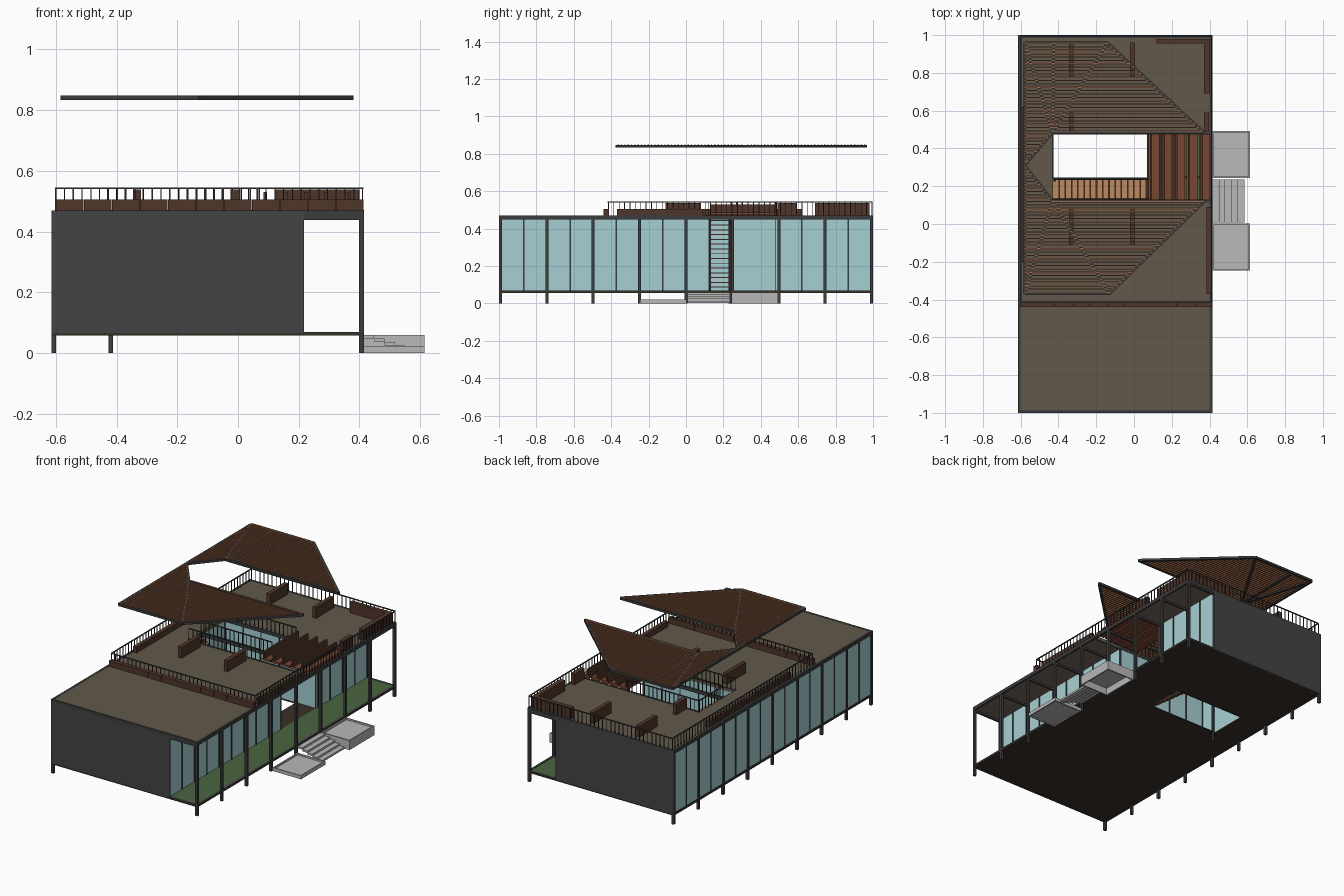
import bpy, bmesh, math
from mathutils import Matrix, Vector

if "Cube" in bpy.data.objects:
    bpy.data.objects.remove(bpy.data.objects["Cube"])


def material(name, hexcode):
    rgb = [int(hexcode[i:i + 2], 16) / 255 for i in (0, 2, 4)]
    m = bpy.data.materials.new(name)
    m.diffuse_color = [c / 12.92 if c < 0.04 else ((c + 0.055) / 1.055) ** 2.4 for c in rgb] + [1]
    m.use_nodes = True
    m.node_tree.nodes["Principled BSDF"].inputs["Base Color"].default_value = m.diffuse_color
    return m


STEEL = material("dark_steel", "3c3c3c")
WALL = material("dark_wall", "444444")
ROOF = material("roof_brown", "62594a")
CEIL = material("ceiling", "7a6a64")
BASE = material("floor_dark", "383128")
GREEN = material("green_floor", "4a6440")
GLASS = material("glass", "a6d0d4")
WOOD = material("dark_wood", "50362a")
DECK = material("red_wood", "7a4632")
SLAT = material("slat_wood", "a06a4a")
TREAD = material("tread_wood", "c08860")
STONE = material("pale_stone", "b8b8b8")


class Part:
    """Collects boxes and bars into one named object."""

    def __init__(self, name, mat):
        self.name, self.mat, self.bm = name, mat, bmesh.new()

    def box(self, x0, x1, y0, y1, z0, z1):
        m = Matrix.Translation(((x0 + x1) / 2, (y0 + y1) / 2, (z0 + z1) / 2))
        bmesh.ops.create_cube(self.bm, size=1, matrix=m @ Matrix.Diagonal((x1 - x0, y1 - y0, z1 - z0, 1)))
        return self

    def bar(self, p, q, w, h):
        p, q = Vector(p), Vector(q)
        d = q - p
        m = Matrix.Translation((p + q) / 2) @ d.to_track_quat('X', 'Z').to_matrix().to_4x4()
        bmesh.ops.create_cube(self.bm, size=1, matrix=m @ Matrix.Diagonal((d.length, w, h, 1)))
        return self

    def done(self):
        me = bpy.data.meshes.new(self.name)
        self.bm.to_mesh(me)
        self.bm.free()
        me.materials.append(self.mat)
        ob = bpy.data.objects.new(self.name, me)
        bpy.context.collection.objects.link(ob)


XL, XR, XG = -0.615, 0.415, 0.212           # left edge, right edge, veranda glazing
HX0, HX1, HY0, HYM, HY1 = -0.43, 0.07, 0.125, 0.24, 0.48   # courtyard
BAYS = [-0.992 + i * 0.248 for i in range(9)]

# floor slab around the courtyard opening, green veranda surface
f = Part("floor_slab", BASE)
for r in ((XL, XR, -1, HYM), (XL, XR, HY1, 1), (XL, HX0, HYM, HY1), (HX1, XR, HYM, HY1)):
    f.box(*r, 0.058, 0.066)
f.done()
Part("veranda_floor", GREEN).box(XG, 0.4, -0.99, 0.99, 0.066, 0.069).done()

# roof slab and ceiling below it
for name, mat, z0, z1 in (("roof", ROOF, 0.456, 0.469), ("ceiling", CEIL, 0.45, 0.456)):
    p = Part(name, mat)
    for r in ((XL + .005, XR - .005, -.998, HY0), (XL + .005, XR - .005, HY1, .998), (XL + .005, HX0, HY0, HY1)):
        p.box(*r, z0, z1)
    p.done()

# solid end walls
Part("front_wall", WALL).box(XL, 0.217, -1, -0.986, 0.06, 0.468).done()
Part("back_wall", WALL).box(XL, 0.217, 0.986, 1, 0.06, 0.468).done()

# steel posts, edge beams and veranda cross beams
s = Part("steel_frame", STEEL)
for y in BAYS:
    for x in (XL + .008, XR - .008):
        s.box(x - .008, x + .008, y - .008, y + .008, 0, 0.468)
    s.box(XG, XR, y - .006, y + .006, 0.438, 0.452)
s.box(-0.426, -0.412, 0.226, 0.24, 0, 0.46)
for x in (XL, XR - .014):
    for z0, z1 in ((0.057, 0.07), (0.448, 0.47)):
        s.box(x, x + .014, -1, 1, z0, z1)
for y in (-1, .986):
    for z0, z1 in ((0.057, 0.07), (0.45, 0.47)):
        s.box(XL, XR, y, y + .014, z0, z1)
for y in (HY0 - .006, HYM, HY1):
    s.box(HX0, HX1 if y == HYM else XR, y - .006, y + .006, 0.45, 0.471)
s.done()

# glazing: long sides and courtyard
g = Part("glazing", GLASS)
g.box(XL + .006, XL + .01, -.99, .99, .068, .45)
for a, b in ((-.99, HY0), (HY1, .99)):
    g.box(XG - .002, XG + .002, a, b, .068, .45)
for y in (HY0 - .004, HY1 + .004):
    g.box(HX0, XG, y - .002, y + .002, .066, .452)
g.box(HX0 - .004, HX0, HY0, HY1, .066, .452)
g.done()

# window mullions
m = Part("mullions", STEEL)
for i in range(17):
    y = -0.992 + i * 0.124
    m.box(XL + .002, XL + .014, y - .003, y + .003, .066, .452)
    if not HY0 < y < HY1 - .01:
        m.box(XG - .006, XG + .006, y - .004, y + .004, .066, .452)
for i in range(6):
    x = HX0 + i * 0.128
    for y in (HY0 - .004, HY1 + .004):
        m.box(x - .003, x + .003, y - .005, y + .005, .066, .452)
m.done()

# courtyard staircase
t = Part("stair_treads", TREAD)
N = 15
for i in range(N):
    x = HX1 - .02 - i * 0.033
    z = 0.09 + i * 0.0255
    t.box(x - .016, x + .014, 0.135, 0.232, z - .005, z)
t.done()
st = Part("stair_stringers", WOOD)
for y in (0.132, 0.235):
    st.bar((HX1, y, .066), (HX0, y, .448), .005, .016)
st.done()

# slatted cover over the courtyard entry
d = Part("entry_cover_boards", DECK)
b = Part("entry_cover_beams", WOOD)
for i in range(5):
    x = HX1 + .02 + i * 0.067
    d.box(x - .012, x + .045, HY0 + .006, HY1 - .004, 0.472, 0.486)
    b.box(x - .006, x + .006, HY0 + .006, HY1 - .004, 0.486, 0.53)
d.done()
b.done()

# roof edge boards in short lengths
e = Part("roof_edge_boards", WOOD)
for i in range(11):
    x = -0.6 + i * 0.0923
    e.box(x, x + .0905, -.44, -.412, .469, .505)
e.done()

# roof benches and planters: x0, x1, y0, y1, top
be = Part("roof_benches", WOOD)
for x in (-0.345, -0.022):
    be.box(x, x + .026, .78, .96, .469, .538)
    be.box(x, x + .026, -.11, .08, .469, .538)
for x0, x1, y0, y1, z in ((-.345, -.32, .49, .59, .538), (.37, .397, .49, .59, .538),
                          (.37, .4, .69, .98, .538), (.12, .37, .955, .98, .538),
                          (.385, .408, -.37, .09, .505), (-.598, -.573, -.2, .62, .505)):
    be.box(x0, x1, y0, y1, .469, z)
be.done()


# railings
def railing(part, p, q):
    p, q = Vector((*p, 0)), Vector((*q, 0))
    n = max(2, round((q - p).length / 0.029))
    for k in range(n + 1):
        c = p.lerp(q, k / n)
        part.box(c.x - .002, c.x + .002, c.y - .002, c.y + .002, .469, .543)
    up = Vector((0, 0, .542))
    part.bar(p + up, q + up, .007, .005)


r = Part("roof_railing", STEEL)
L, R, F, B = -0.6, 0.41, -0.415, 0.994
for p, q in (((L, F), (R, F)), ((L, B), (R, B)), ((L, F), (L, B)), ((R, F), (R, B)),
             ((HX0, HY0 - .006), (HX1, HY0 - .006)), ((HX0, HY1 + .004), (HX1, HY1 + .004)),
             ((HX0, HYM), (HX1, HYM)), ((HX0, HYM), (HX0, HY1))):
    railing(r, p, q)
r.done()

# folded canopy: steel outline with spokes
outline = [(-.578, .96), (-.14, .96), (.37, .485), (-.43, .485), (-.578, .31),
           (-.43, .122), (.375, .122), (-.13, -.37), (-.578, -.37)]
spokes = [(0, 3), (1, 3), (5, 8), (5, 7)]
segs = [(outline[i], outline[(i + 1) % 9]) for i in range(9)]
c = Part("canopy_frame", STEEL)
for p, q in segs + [(outline[i], outline[j]) for i, j in spokes] + [((-.425, .96), (-.43, .485))]:
    c.bar((*p, .841), (*q, .841), .014, .014)
c.done()

# canopy slats clipped to the outline
sl = Part("canopy_slats", SLAT)
for i in range(75):
    y = -0.362 + i * 0.0178
    xs = sorted(p[0] + (q[0] - p[0]) * (y - p[1]) / (q[1] - p[1])
                for p, q in segs if (p[1] > y) != (q[1] > y))
    for x0, x1 in zip(xs[::2], xs[1::2]):
        if x1 - x0 > .004:
            sl.box(x0, x1, y - .0032, y + .0032, .84, .849)
sl.done()


# entrance trays and steps
def tray(name, y0, y1, top):
    p = Part(name, STONE)
    x0, x1, w = XR, 0.615, .008
    p.box(x0, x1, y0, y1, top - .016, top - .01)
    for a in ((x0, x0 + w, y0, y1), (x1 - w, x1, y0, y1), (x0, x1, y0, y0 + w), (x0, x1, y1 - w, y1)):
        p.box(*a, 0, top)
    p.done()


tray("low_entry_tray", -.245, 0.003, .022)
tray("high_entry_tray", .243, .492, .06)
sp = Part("entry_steps", STONE)
for i in range(5):
    x = XR + i * 0.034
    top = .06 - i * .0115
    sp.box(x, x + .033, .008, .236, top - .012, top)
sp.done()
